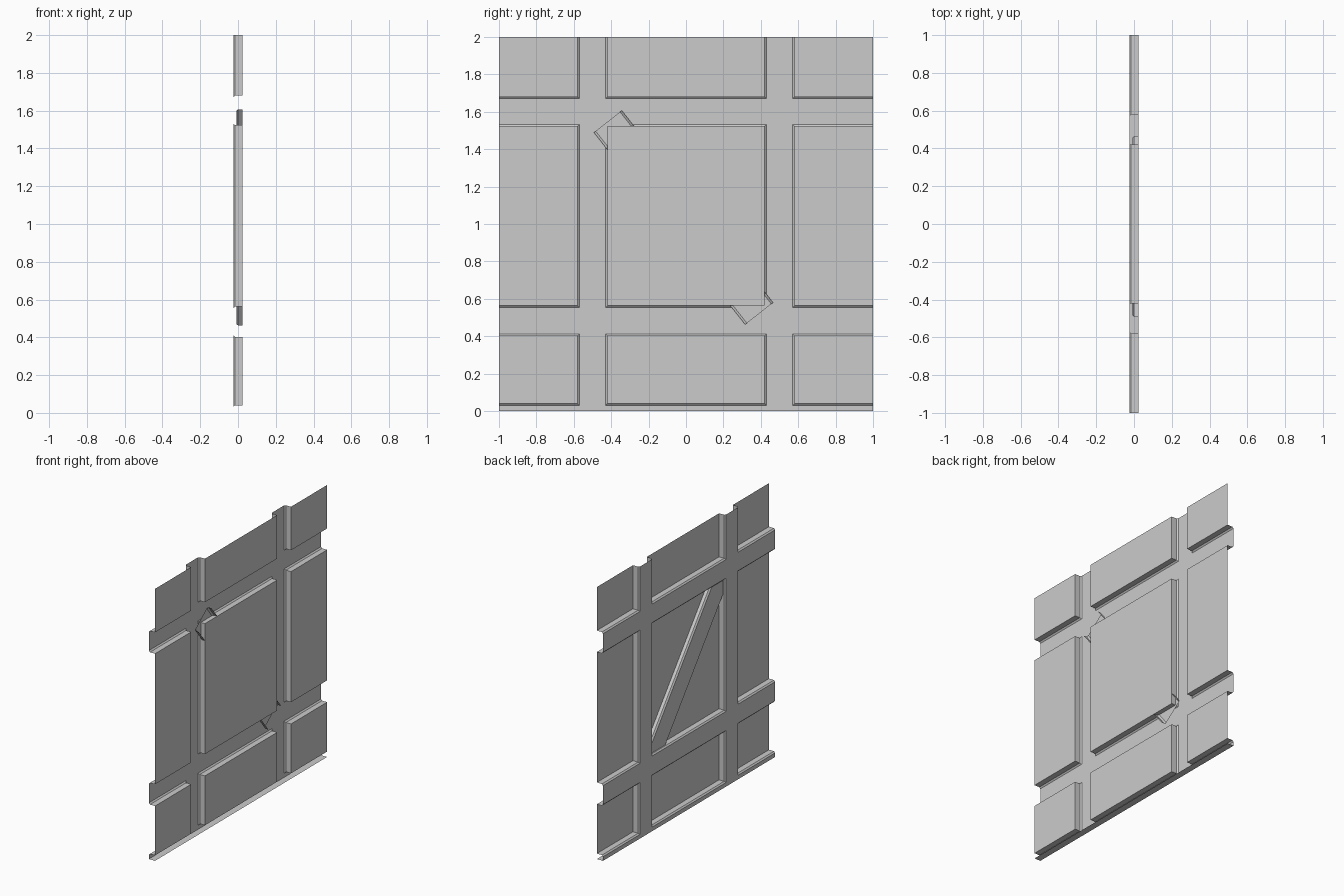
import bpy, bmesh
from mathutils import Vector

if "Cube" in bpy.data.objects:
    bpy.data.objects.remove(bpy.data.objects["Cube"])

BACK, STEP, FACE = 0.025, -0.016, -0.025   # x of panel sheet, chamfer start, beam face
CH = 0.01                                  # chamfer width
# panel spans; the beams are the gaps between them
YS = [(-1.0, -0.58), (-0.42, 0.42), (0.58, 1.0)]
ZS = [(0.04, 0.403), (0.563, 1.523), (1.68, 2.0)]


def make(name, quads):
    """Build a sheet object from quads, with normals towards the beam side (-x)."""
    bm = bmesh.new()
    for q in quads:
        bm.faces.new([bm.verts.new(p) for p in q])
    bmesh.ops.remove_doubles(bm, verts=bm.verts, dist=1e-5)
    bmesh.ops.recalc_face_normals(bm, faces=bm.faces)
    if sum(f.normal.x * f.calc_area() for f in bm.faces) > 0:
        bmesh.ops.reverse_faces(bm, faces=bm.faces)
    me = bpy.data.meshes.new(name)
    bm.to_mesh(me)
    bm.free()
    ob = bpy.data.objects.new(name, me)
    bpy.context.collection.objects.link(ob)
    return ob


def rect(x, y0, y1, z0, z1):
    return [(x, y0, z0), (x, y1, z0), (x, y1, z1), (x, y0, z1)]


def grow(span, lo, hi):
    """Widen a span by the chamfer, except at the outer border of the wall."""
    a, b = span
    return (a if a <= lo else a - CH, b if b >= hi else b + CH)


# Sunken panels with the straight and chamfered beam sides around them
for i, ys in enumerate(YS):
    for j, zs in enumerate(ZS):
        gy, gz = grow(ys, -1, 1), grow(zs, 0, 2)
        rings = [rect(BACK, *ys, *zs), rect(STEP, *ys, *zs), rect(FACE, *gy, *gz)]
        quads = [rings[0]]
        open_side = [False, i == 2, j == 2, i == 0]    # bottom, right, top, left
        for r0, r1 in zip(rings, rings[1:]):
            for k in range(4):
                if not open_side[k]:
                    n = (k + 1) % 4
                    quads.append([r0[k], r0[n], r1[n], r1[k]])
        make(f"panel_{i}_{j}", quads)

# Flat beam faces: full-height posts, rails between them
gy = [grow(s, -1, 1) for s in YS]
gz = [grow(s, 0, 2) for s in ZS]
for n, (a, b) in enumerate(zip(gy, gy[1:])):
    make(f"post_{n}", [rect(FACE, a[1], b[0], 0, 2)])
rails = [(0, gz[0][0])] + [(a[1], b[0]) for a, b in zip(gz, gz[1:])]
for n, (z0, z1) in enumerate(rails):
    make(f"rail_{n}", [rect(FACE, *s, z0, z1) for s in gy])

# Bottom flange under the lowest rail
make("bottom_flange", [[(FACE, -1, 0), (BACK, -1, 0), (BACK, 1, 0), (FACE, 1, 0)]])

# Diagonal brace: shallow open channel across the middle panel
top, low = Vector((0, -0.418, 1.548)), Vector((0, 0.391, 0.521))
side = (top - low).normalized().cross(Vector((1, 0, 0)))
prof = [(BACK, -0.095), (0.001, -0.095), (-0.008, -0.083),
        (-0.008, 0.083), (0.001, 0.095), (BACK, 0.095)]
ends = [[e + side * s + Vector((x, 0, 0)) for x, s in prof] for e in (top, low)]
make("diagonal_brace", [[ends[0][k], ends[0][k + 1], ends[1][k + 1], ends[1][k]]
                        for k in range(len(prof) - 1)])
